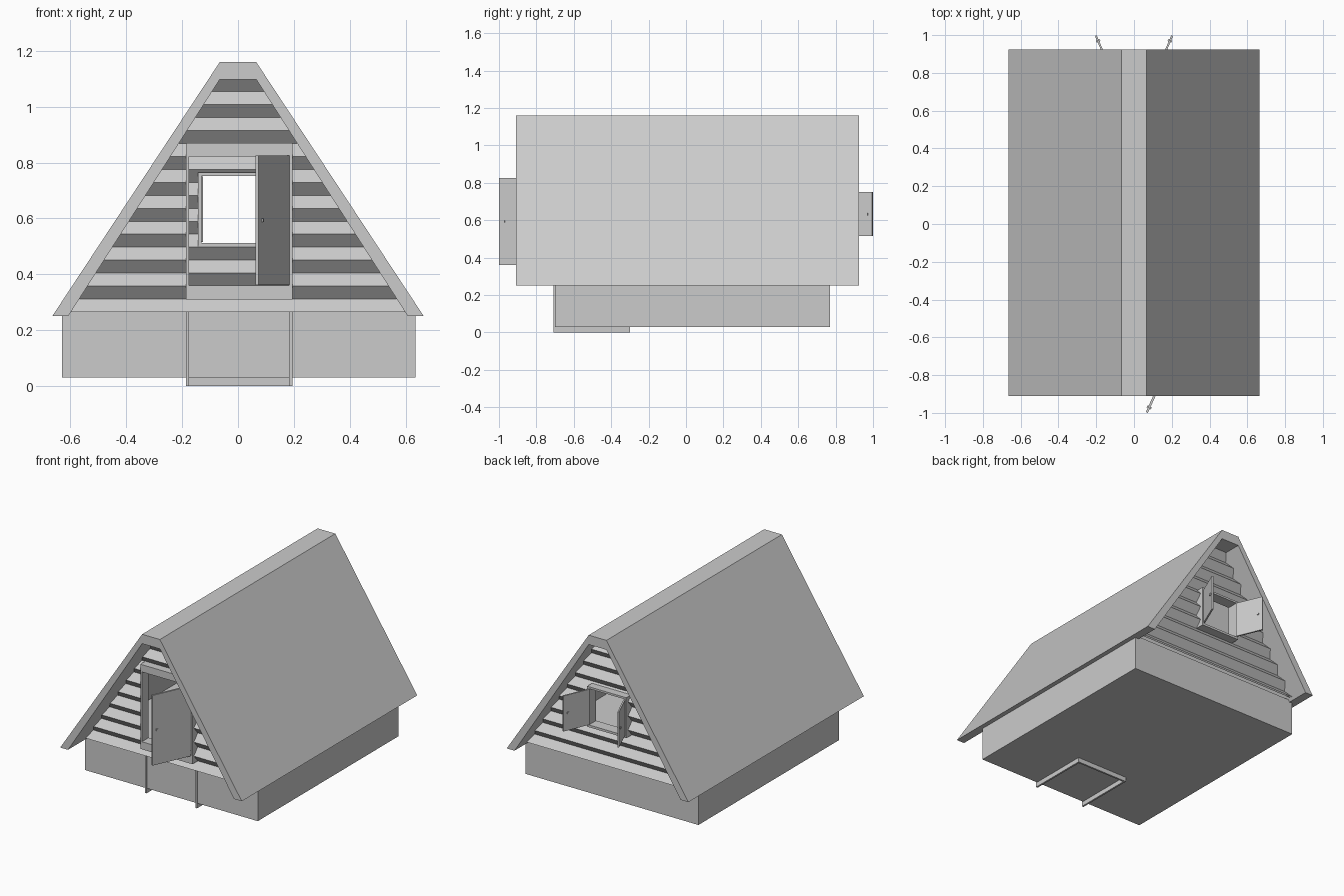
import bpy, bmesh, math

if "Cube" in bpy.data.objects:
    bpy.data.objects.remove(bpy.data.objects["Cube"])


def make(name, verts, faces):
    me = bpy.data.meshes.new(name)
    me.from_pydata(verts, [], faces)
    bm = bmesh.new()
    bm.from_mesh(me)
    bmesh.ops.remove_doubles(bm, verts=bm.verts, dist=1e-5)
    bmesh.ops.recalc_face_normals(bm, faces=bm.faces)
    bm.to_mesh(me)
    bm.free()
    ob = bpy.data.objects.new(name, me)
    bpy.context.collection.objects.link(ob)
    return ob


def prism_y(name, profile, y0, y1):
    """Extrude an (x, z) profile along y."""
    n = len(profile)
    verts = [(x, y, z) for y in (y0, y1) for x, z in profile]
    faces = [list(range(n)), list(range(n, 2 * n))]
    faces += [(i, (i + 1) % n, n + (i + 1) % n, n + i) for i in range(n)]
    return make(name, verts, faces)


def box(name, x0, x1, y0, y1, z0, z1):
    return prism_y(name, [(x0, z0), (x1, z0), (x1, z1), (x0, z1)], y0, y1)


def leaf(name, hinge, tip, z0, z1, t=0.012):
    """Thin open panel standing between two plan points, with a small knob."""
    dx, dy = tip[0] - hinge[0], tip[1] - hinge[1]
    length = math.hypot(dx, dy)
    ang = math.atan2(dy, dx)
    ob = box(name, 0, length, -t / 2, t / 2, z0, z1)
    bm = bmesh.new()
    bm.from_mesh(ob.data)
    made = bmesh.ops.create_cube(bm, size=1)["verts"]
    bmesh.ops.scale(bm, vec=(0.012, t + 0.012, 0.012), verts=made)
    bmesh.ops.translate(bm, vec=(length - 0.03, 0, (z0 + z1) / 2), verts=made)
    bm.to_mesh(ob.data)
    bm.free()
    ob.location = (hinge[0], hinge[1], 0)
    ob.rotation_euler = (0, 0, ang)
    return ob


# roof shell: flat ridge, steep slopes, bottom edges cut level
prism_y("roof", [(-0.665, 0.25), (-0.065, 1.16), (0.065, 1.16), (0.665, 0.25),
                 (0.608, 0.25), (0.065, 1.098), (-0.065, 1.098), (-0.608, 0.25)],
        -0.91, 0.925)

# foundation block
box("foundation", -0.63, 0.635, -0.70, 0.77, 0.03, 0.265)

# zigzag plank gables, each with an opening
Z0, Z1, BANDS = 0.265, 1.10, 18
STEP = (Z1 - Z0) / BANDS


def gable(name, y_in, y_out, hole):
    hx0, hx1, hz0, hz1 = hole

    def y_at(z):
        f = ((z - Z0) / STEP) % 2
        return y_out + (y_in - y_out) * (1 - abs(f - 1))

    def half(z):
        return 0.07 + (Z1 - z) * 0.641

    levels = sorted([Z0 + i * STEP for i in range(BANDS + 1)] + [hz0, hz1])
    verts, faces = [], []
    for a, b in zip(levels, levels[1:]):
        wa, wb = half(a), half(b)
        if hz0 <= (a + b) / 2 <= hz1:
            parts = [(-wa, hx0, -wb, hx0), (hx1, wa, hx1, wb)]
        else:
            parts = [(-wa, wa, -wb, wb)]
        for l0, r0, l1, r1 in parts:
            k = len(verts)
            ya, yb = y_at(a), y_at(b)
            verts += [(l0, ya, a), (r0, ya, a), (r1, yb, b), (l1, yb, b)]
            faces.append((k, k + 1, k + 2, k + 3))
    # inner skin repeats the outer one slightly further inside
    s = 0.015 if y_in < 0 else -0.015
    n = len(verts)
    verts += [(x, y + s, z) for x, y, z in verts]
    faces += [tuple(n + i for i in reversed(f)) for f in faces]
    return make(name, verts, faces)


gable("front_gable", -0.70, -0.74, (-0.178, 0.185, 0.345, 0.835))
gable("back_gable", 0.77, 0.81, (-0.135, 0.135, 0.505, 0.76))


def frame(name, outer, inner, y0, y1):
    ox0, ox1, oz0, oz1 = outer
    ix0, ix1, iz0, iz1 = inner
    box(name + "_left", ox0, ix0, y0, y1, oz0, oz1)
    box(name + "_right", ix1, ox1, y0, y1, oz0, oz1)
    box(name + "_top", ix0, ix1, y0, y1, iz1, oz1)
    box(name + "_bottom", ix0, ix1, y0, y1, oz0, iz0)


# door frame and window frame
frame("door_frame", (-0.187, 0.195, 0.31, 0.87), (-0.175, 0.183, 0.36, 0.822), -0.755, -0.685)
frame("window_frame", (-0.143, 0.143, 0.497, 0.765), (-0.13, 0.13, 0.512, 0.752), 0.755, 0.83)

# thin U-shaped step rim under and in front of the foundation
box("step_rim_left", -0.187, -0.175, -0.708, -0.30, 0, 0.265)
box("step_rim_right", 0.183, 0.195, -0.708, -0.30, 0, 0.265)
box("step_rim_back", -0.175, 0.183, -0.312, -0.30, 0, 0.05)

# open door and the two open shutters
leaf("door", (0.178, -0.755), (0.068, -0.998), 0.362, 0.826)
for side, label in ((-1, "left"), (1, "right")):
    leaf("shutter_" + label, (0.13 * side, 0.83), (0.202 * side, 0.997), 0.515, 0.75, 0.01)
